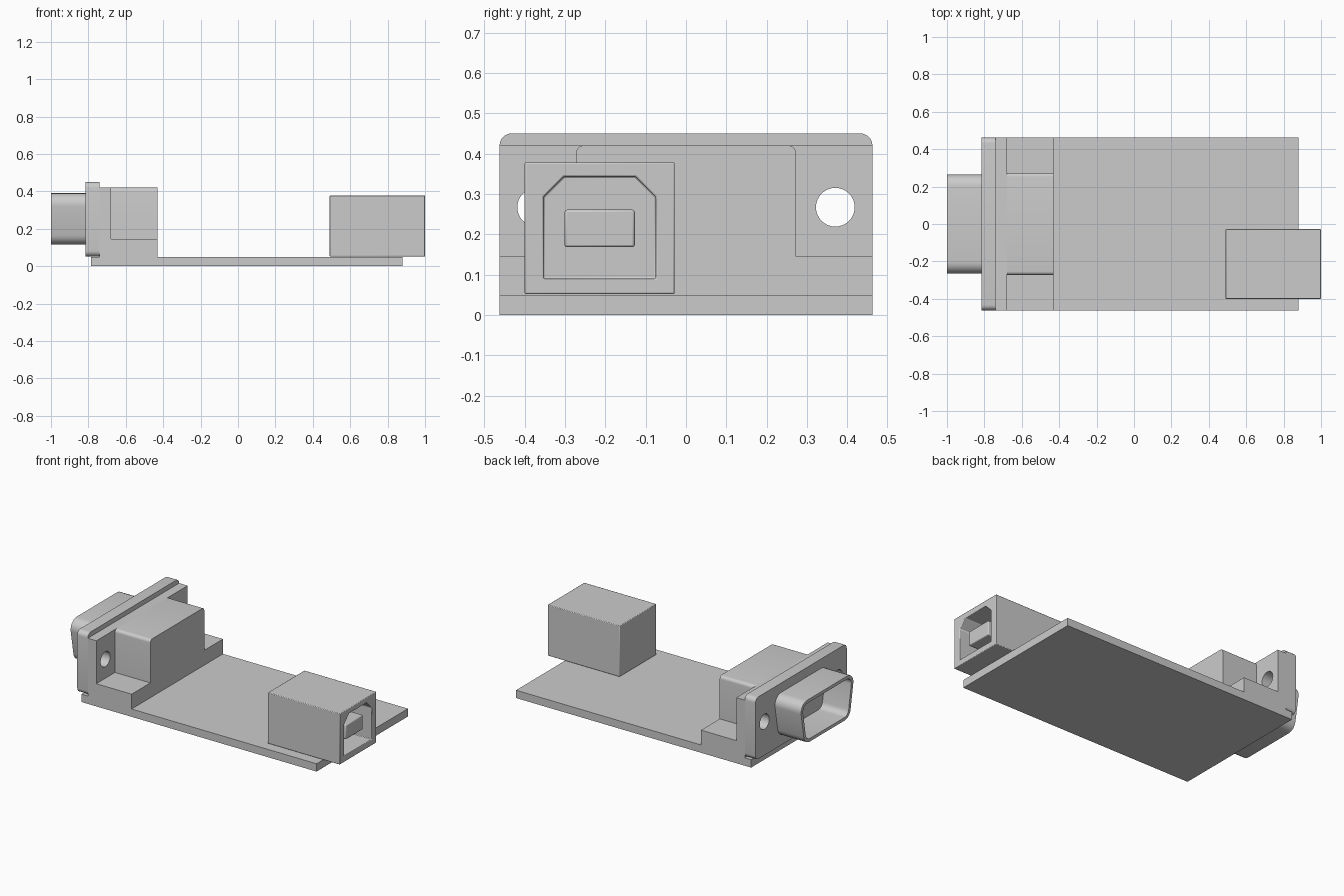
import bpy, bmesh, math
from mathutils import Vector

cube = bpy.data.objects.get("Cube")
if cube:
    bpy.data.objects.remove(cube, do_unlink=True)

grey = bpy.data.materials.new("plain_grey")
grey.use_nodes = True
colour = (0.6, 0.6, 0.6, 1)
grey.diffuse_color = colour
grey.node_tree.nodes["Principled BSDF"].inputs["Base Color"].default_value = colour


def rounded(points, radii, steps=6):
    """Round each corner of a (y, z) outline; a radius of 0 keeps it sharp."""
    out = []
    for i, p in enumerate(points):
        p, r = Vector(p), radii[i]
        if r == 0:
            out.append(p)
            continue
        a = (Vector(points[i - 1]) - p).normalized()
        b = (Vector(points[(i + 1) % len(points)]) - p).normalized()
        half = a.angle(b) / 2
        centre = p + (a + b).normalized() * r / math.sin(half)
        start = p + a * r / math.tan(half) - centre
        end = p + b * r / math.tan(half) - centre
        sweep = start.angle(end)
        for k in range(steps + 1):
            t = k / steps
            out.append(centre + (start * math.sin((1 - t) * sweep)
                                 + end * math.sin(t * sweep)) / math.sin(sweep))
    return out


def prism(name, outline, x0, x1):
    """Extrude a (y, z) outline along x."""
    bm = bmesh.new()
    face = bm.faces.new([bm.verts.new((x0, p[0], p[1])) for p in outline])
    new = bmesh.ops.extrude_face_region(bm, geom=[face])["geom"]
    bmesh.ops.translate(bm, vec=(x1 - x0, 0, 0),
                        verts=[v for v in new if isinstance(v, bmesh.types.BMVert)])
    bmesh.ops.recalc_face_normals(bm, faces=bm.faces)
    mesh = bpy.data.meshes.new(name)
    bm.to_mesh(mesh)
    bm.free()
    mesh.materials.append(grey)
    ob = bpy.data.objects.new(name, mesh)
    bpy.context.collection.objects.link(ob)
    return ob


def rect(y0, y1, z0, z1):
    return [(y0, z0), (y1, z0), (y1, z1), (y0, z1)]


def cut(ob, cutter):
    """Subtract a cutter and remove it."""
    mod = ob.modifiers.new("cut", 'BOOLEAN')
    mod.operation, mod.solver, mod.object = 'DIFFERENCE', 'EXACT', cutter
    bpy.context.view_layer.objects.active = ob
    bpy.ops.object.modifier_apply(modifier=mod.name)
    bpy.data.objects.remove(cutter, do_unlink=True)


def smooth(ob):
    bpy.ops.object.select_all(action='DESELECT')
    ob.select_set(True)
    bpy.context.view_layer.objects.active = ob
    bpy.ops.object.shade_smooth_by_angle(angle=math.radians(30))


def bevel(ob, width):
    mod = ob.modifiers.new("soft_edges", 'BEVEL')
    mod.width, mod.segments, mod.limit_method = width, 2, 'ANGLE'


W = 0.462

# Circuit board
prism("circuit_board", rect(-W, W, 0, 0.05), -0.785, 0.88)

# Serial connector housing: foot, wall and body
prism("housing_foot", rect(-W, W, 0.05, 0.145), -0.74, -0.43)
wall = prism("housing_wall", rect(-W, W, 0.145, 0.42), -0.74, -0.68)
body = prism("housing_body", rounded(rect(-0.273, 0.273, 0.145, 0.42),
                                     (0, 0, 0.02, 0.02)), -0.68, -0.43)

# Mounting flange
flange = prism("mounting_flange", rounded(rect(-W, W, 0.052, 0.45),
                                          [0.03] * 4), -0.815, -0.74)

# Screw holes through flange and wall
for part in (flange, wall):
    for y in (-0.37, 0.37):
        circle = [(y + 0.048 * math.cos(math.tau * i / 32),
                   0.267 + 0.048 * math.sin(math.tau * i / 32)) for i in range(32)]
        cut(part, prism("hole_cutter", circle, -0.9, -0.6))

# Hollow D-shaped shell, wide side up
shell_outline = [(-0.228, 0.115), (0.228, 0.115), (0.276, 0.39), (-0.276, 0.39)]
lining_outline = [(-0.211, 0.135), (0.211, 0.135), (0.252, 0.37), (-0.252, 0.37)]
shell = prism("connector_shell", rounded(shell_outline, [0.06] * 4), -1, -0.81)
cut(shell, prism("shell_cutter", rounded(lining_outline, [0.042] * 4), -1.1, -0.8151))

# Square socket with chamfered opening
socket = prism("socket_case", rect(-0.4, -0.028, 0.052, 0.378), 0.49, 1.0)
opening = [(-0.353, 0.09), (-0.075, 0.09), (-0.075, 0.293),
           (-0.125, 0.343), (-0.303, 0.343), (-0.353, 0.293)]
cut(socket, prism("socket_cutter", opening, 0.65, 1.1))
bevel(socket, 0.004)

# Contact tongue inside the socket
tongue = prism("socket_tongue", rect(-0.301, -0.127, 0.168, 0.261), 0.64, 0.975)
bevel(tongue, 0.006)

for ob in (body, flange, wall, shell, socket, tongue):
    smooth(ob)
